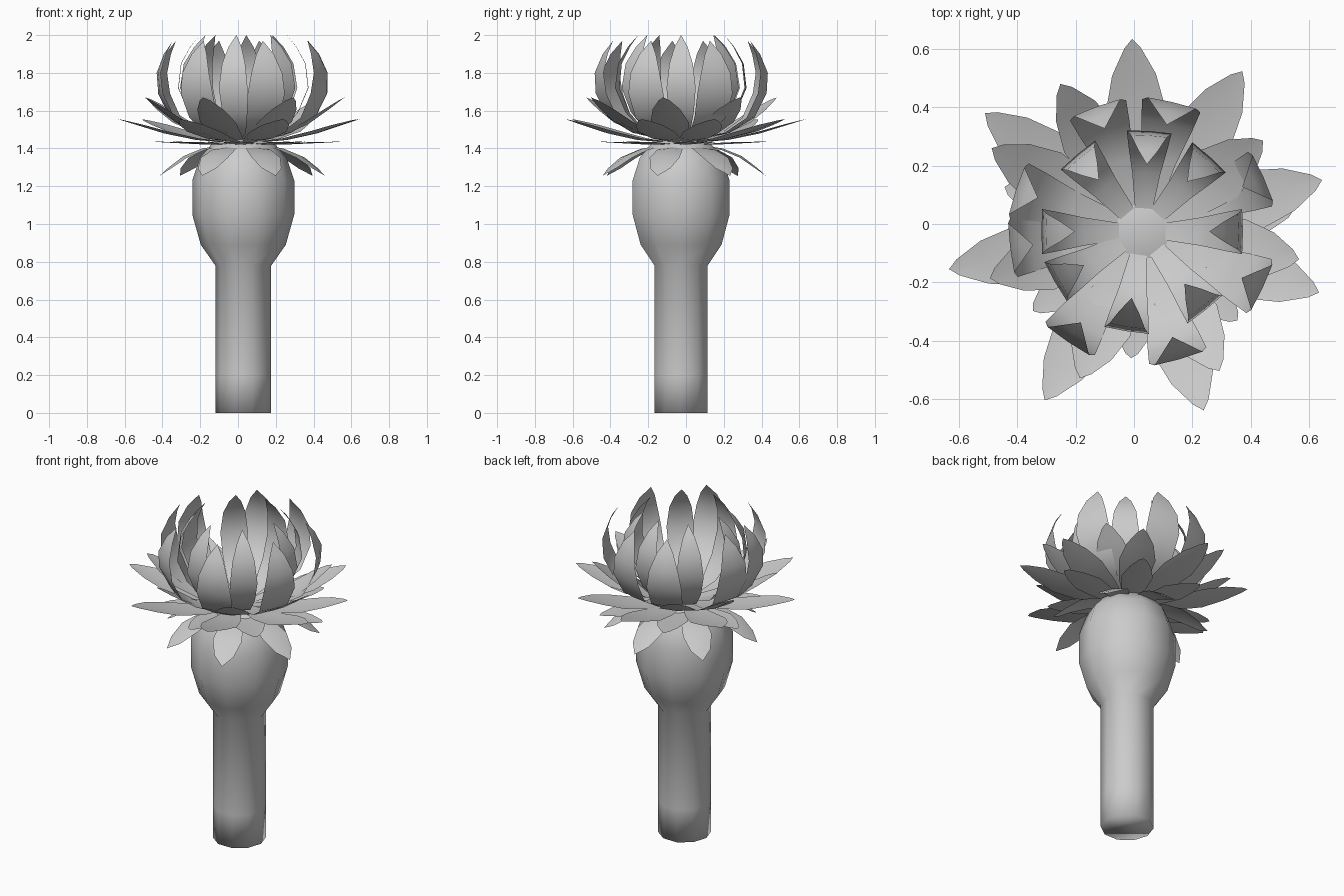
import bpy, bmesh, math

if "Cube" in bpy.data.objects:
    bpy.data.objects.remove(bpy.data.objects["Cube"])

CX, CY = 0.028, -0.026   # flower axis


def finish(bm, name, angle):
    bmesh.ops.remove_doubles(bm, verts=bm.verts, dist=0.0005)
    me = bpy.data.meshes.new(name)
    bm.to_mesh(me)
    bm.free()
    ob = bpy.data.objects.new(name, me)
    bpy.context.collection.objects.link(ob)
    bpy.ops.object.select_all(action='DESELECT')
    ob.select_set(True)
    bpy.context.view_layer.objects.active = ob
    bpy.ops.object.shade_smooth_by_angle(angle=math.radians(angle))
    return ob


def lathe(name, profile, sides):
    bm = bmesh.new()
    rings = []
    for r, z in profile:
        rings.append([bm.verts.new((CX + r * math.cos(2 * math.pi * i / sides),
                                    CY + r * math.sin(2 * math.pi * i / sides), z))
                      for i in range(sides)])
    for a, b in zip(rings, rings[1:]):
        for i in range(sides):
            j = (i + 1) % sides
            bm.faces.new((a[i], a[j], b[j], b[i]))
    bm.faces.new(rings[0][::-1])
    bm.faces.new(rings[-1])
    return finish(bm, name, 100)


def petals(name, profile, placements, cup):
    """One whorl. profile: (radius, z, half width); placements: (degrees, radial scale)."""
    bm = bmesh.new()
    for deg, s in placements:
        c, d = math.cos(math.radians(deg)), math.sin(math.radians(deg))
        rows = []
        for k, (r, z, w) in enumerate(profile):
            # edges are lifted along the profile normal to cup the petal
            p, q = profile[max(k - 1, 0)], profile[min(k + 1, len(profile) - 1)]
            tr, tz = q[0] - p[0], q[1] - p[1]
            n = math.hypot(tr, tz)
            row = []
            for t in (-1, 0, 1):
                lift = cup * w * t * t
                rr = r * s - tz / n * lift
                zz = z + tr / n * lift
                row.append(bm.verts.new((CX + rr * c - t * w * d,
                                         CY + rr * d + t * w * c, zz)))
            rows.append(row)
        for a, b in zip(rows, rows[1:]):
            for i in range(2):
                if b is rows[-1]:
                    bm.faces.new((a[i], a[i + 1], b[1]))
                else:
                    bm.faces.new((a[i], a[i + 1], b[i + 1], b[i]))
    loose = [v for v in bm.verts if not v.link_faces]
    bmesh.ops.delete(bm, geom=loose, context='VERTS')
    return finish(bm, name, 60)


def ring(start, count=7):
    return [(start + 360 / count * i, 1) for i in range(count)]


# Stem swelling into the bulb, one smooth ten-sided body
lathe("stem_and_bulb", [(0.148, 0), (0.148, 0.2), (0.148, 0.78), (0.225, 0.89), (0.27, 1.05),
                        (0.27, 1.23), (0.23, 1.35), (0.17, 1.42), (0.09, 1.455)], 10)

# Upright petals
petals("inner_petals",
       [(0.08, 1.455, 0.03), (0.20, 1.49, 0.048), (0.29, 1.59, 0.067),
        (0.345, 1.72, 0.077), (0.33, 1.85, 0.062), (0.28, 1.94, 0.034), (0.23, 2.0, 0)],
       [(a, 1) for a in (0, 48, 86, 130, 180, -150, -99, -51)], 0.04)
petals("outer_upright_petals",
       [(0.08, 1.45, 0.035), (0.25, 1.48, 0.06), (0.38, 1.56, 0.09),
        (0.445, 1.69, 0.102), (0.455, 1.80, 0.085), (0.42, 1.90, 0.048), (0.375, 1.97, 0)],
       [(a, 1) for a in (24, 77, 110, 162, -173, -124, -74, -25)], 0.04)

# Spreading petals
petals("raised_petals",
       [(0.07, 1.44, 0.03), (0.22, 1.47, 0.08), (0.35, 1.53, 0.102),
        (0.45, 1.60, 0.075), (0.52, 1.652, 0.03), (0.545, 1.67, 0)],
       [(-10, 1), (37, 0.95), (119, 1.06), (151, 1.08),
        (-163, 1), (-113, 1), (-61, 1)], 0.1)
petals("long_petals",
       [(0.07, 1.43, 0.03), (0.25, 1.445, 0.08), (0.42, 1.48, 0.102),
        (0.54, 1.517, 0.075), (0.63, 1.545, 0.028), (0.66, 1.555, 0)],
       [(93, 1), (58, 0.98), (16, 0.97), (-19, 0.97), (-71, 0.98),
        (-120, 1.01), (-169, 1.02), (143, 1.02)], 0.1)
petals("flat_petals",
       [(0.07, 1.42, 0.03), (0.22, 1.42, 0.07), (0.34, 1.425, 0.088),
        (0.45, 1.43, 0.06), (0.53, 1.434, 0.022), (0.55, 1.435, 0)],
       [(111, 0.85), (-144, 0.84), (-95, 0.79), (-43, 0.81),
        (8, 0.95), (60, 0.95), (162, 0.9)], 0.08)

# Drooping petals over the bulb
petals("drooping_petals",
       [(0.09, 1.42, 0.03), (0.22, 1.40, 0.07), (0.32, 1.36, 0.082),
        (0.40, 1.30, 0.055), (0.45, 1.255, 0)], ring(-119), -0.12)
